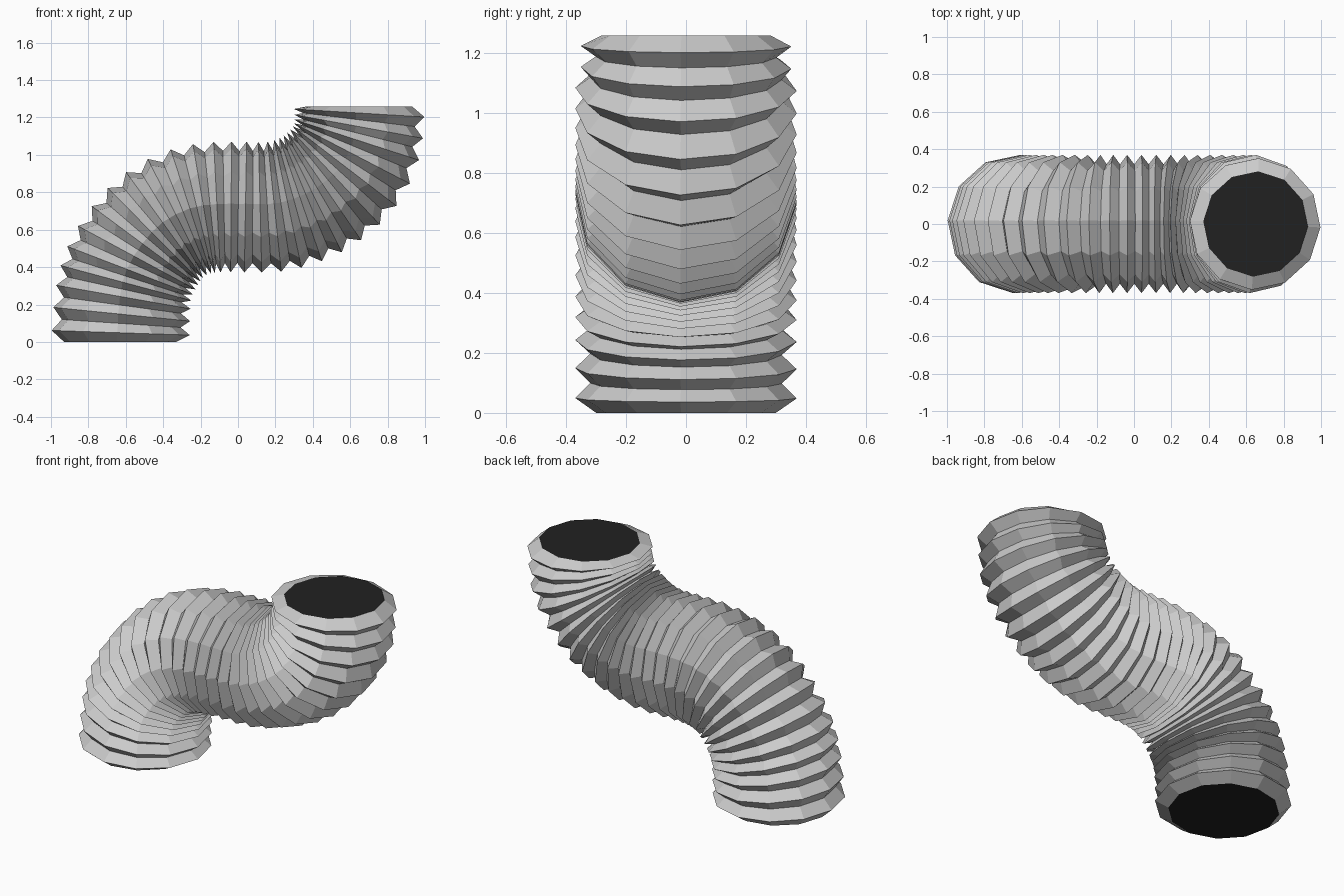
import bpy, bmesh
from math import sin, cos, radians, pi

if "Cube" in bpy.data.objects:
    bpy.data.objects.remove(bpy.data.objects["Cube"])

SIDES, RIDGES = 12, 27
# S-shaped centre line: ridge number, x, z, tilt from upright in degrees
PATH = [(-.5, -.63, 0, 0), (2, -.613, .24, 10), (4, -.577, .382, 21), (6, -.497, .515, 36.5),
        (8, -.393, .625, 54), (10, -.252, .697, 72), (12, -.112, .72, 87), (14, .04, .721, 91),
        (16, .195, .723, 84), (18, .335, .762, 71), (20, .46, .832, 55.5),
        (22, .57, .94, 37.5), (24, .635, 1.08, 18), (26.5, .65, 1.26, 0)]


def slope(i, c):
    a, b = PATH[max(i - 1, 0)], PATH[min(i + 1, len(PATH) - 1)]
    return (b[c] - a[c]) / (b[0] - a[0])


def sample(t, c):
    """Smooth cubic interpolation of one path column."""
    i = 0
    while i < len(PATH) - 2 and PATH[i + 1][0] < t:
        i += 1
    a, b = PATH[i], PATH[i + 1]
    h = b[0] - a[0]
    u = (t - a[0]) / h
    return ((2*u**3 - 3*u**2 + 1) * a[c] + (u**3 - 2*u**2 + u) * h * slope(i, c)
            + (3*u**2 - 2*u**3) * b[c] + (u**3 - u**2) * h * slope(i + 1, c))


def ring_points(k):
    """Even k are valleys, odd k are ridges."""
    t = (k - 1) / 2
    cx, cz, tilt = sample(t, 1), sample(t, 2), radians(sample(t, 3))
    depth = 0.37 - 0.02 * min(1, max(0, t / 8))
    width = 0.37 if t < 25 else 0.352
    if k % 2 == 0:
        drop = 0.07 if k in (0, 2 * RIDGES) else 0.05
        depth, width = depth - drop, width - drop
    for s in range(SIDES):
        a = 2 * pi * s / SIDES - radians(3)
        d = depth * cos(a)
        yield (cx + d * cos(tilt), width * sin(a), cz - d * sin(tilt))


def make_object(name, bm):
    bmesh.ops.recalc_face_normals(bm, faces=bm.faces)
    mesh = bpy.data.meshes.new(name)
    bm.to_mesh(mesh)
    bm.free()
    obj = bpy.data.objects.new(name, mesh)
    bpy.context.collection.objects.link(obj)
    return obj


# Pleated hose wall with dark end openings
bm = bmesh.new()
rings = [[bm.verts.new(p) for p in ring_points(k)] for k in range(2 * RIDGES + 1)]
for lo, hi in zip(rings, rings[1:]):
    for s in range(SIDES):
        n = (s + 1) % SIDES
        bm.faces.new((lo[s], lo[n], hi[n], hi[s]))
for end in (rings[0], rings[-1]):
    bm.faces.new(end).material_index = 1
hose = make_object("flexible_hose", bm)

grey = bpy.data.materials.new("hose_grey")
grey.diffuse_color = (0.8, 0.8, 0.8, 1)
grey.use_nodes = True
grey.node_tree.nodes["Principled BSDF"].inputs["Base Color"].default_value = grey.diffuse_color
dark = bpy.data.materials.new("opening_black")
dark.diffuse_color = (0.015, 0.015, 0.015, 1)
dark.use_nodes = True
dark.node_tree.nodes["Principled BSDF"].inputs["Base Color"].default_value = dark.diffuse_color
hose.data.materials.append(grey)
hose.data.materials.append(dark)
